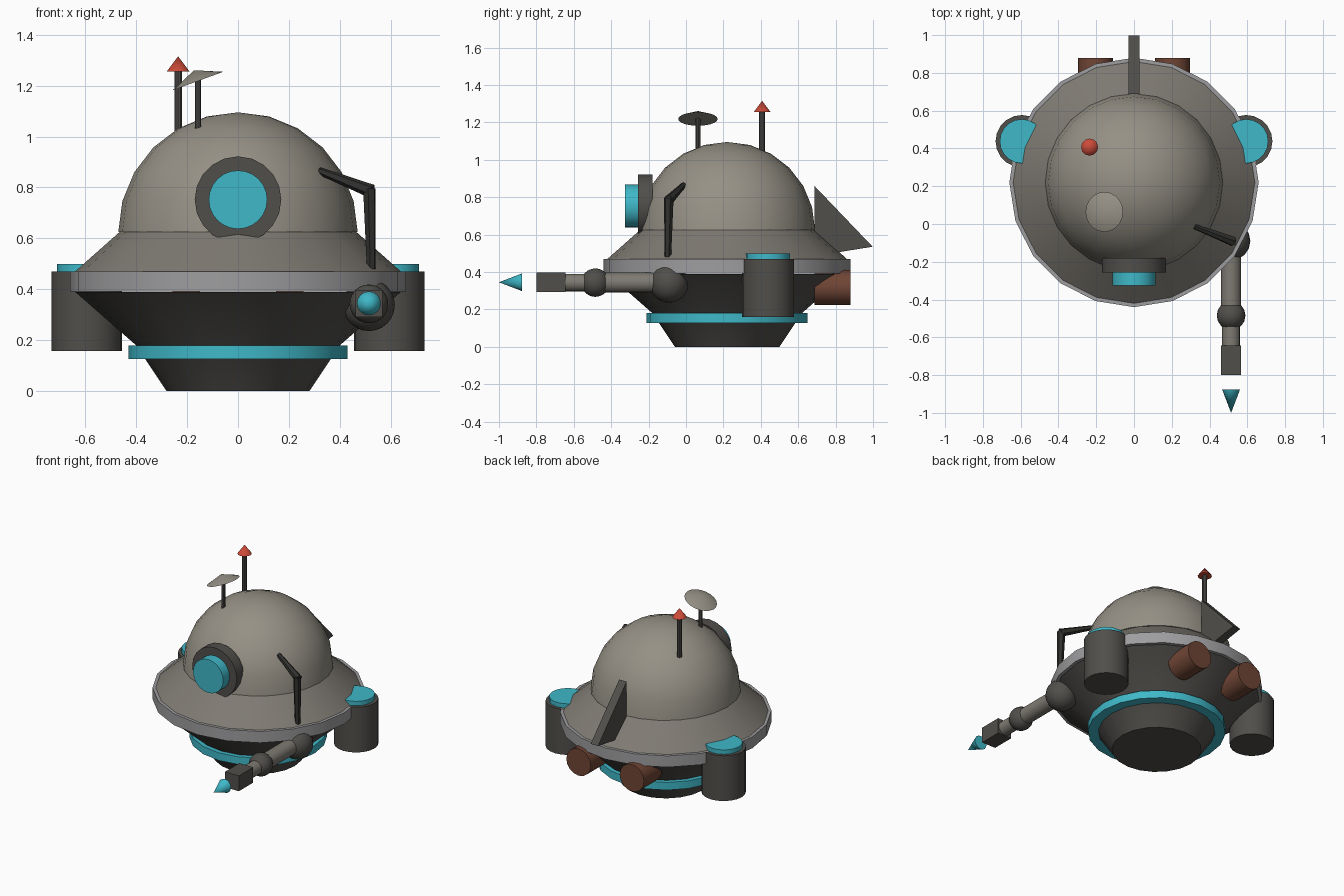
import bpy, bmesh, math
from mathutils import Vector

if "Cube" in bpy.data.objects:
    bpy.data.objects.remove(bpy.data.objects["Cube"])

CY = 0.22  # y of the saucer axis


def mat(name, r, g, b):
    m = bpy.data.materials.new(name)
    m.diffuse_color = (r, g, b, 1)
    m.use_nodes = True
    m.node_tree.nodes["Principled BSDF"].inputs["Base Color"].default_value = m.diffuse_color
    return m


TAN = mat("tan", 0.30, 0.28, 0.235)
SHELL = mat("shell", 0.21, 0.195, 0.17)
DARK = mat("dark", 0.08, 0.077, 0.07)
BLACK = mat("black", 0.03, 0.03, 0.028)
RIM = mat("rim", 0.34, 0.34, 0.35)
CYAN = mat("cyan", 0.05, 0.48, 0.58)
RED = mat("red", 0.6, 0.07, 0.04)
BROWN = mat("brown", 0.16, 0.06, 0.035)


def finish(bm, name, m):
    bmesh.ops.recalc_face_normals(bm, faces=bm.faces)
    me = bpy.data.meshes.new(name)
    bm.to_mesh(me)
    bm.free()
    ob = bpy.data.objects.new(name, me)
    bpy.context.collection.objects.link(ob)
    me.materials.append(m)
    bpy.ops.object.select_all(action='DESELECT')
    ob.select_set(True)
    bpy.context.view_layer.objects.active = ob
    bpy.ops.object.shade_smooth_by_angle(angle=math.radians(31))
    return ob


def lathe(name, profile, m, segs=20, at=(0, CY, 0)):
    # spins (radius, z) points about the z axis; open ends are capped
    bm = bmesh.new()
    rings = []
    for r, z in profile:
        n = segs if r > 0 else 1
        rings.append([bm.verts.new((at[0] + r * math.cos(2 * math.pi * i / segs),
                                    at[1] + r * math.sin(2 * math.pi * i / segs),
                                    at[2] + z)) for i in range(n)])
    for a, b in zip(rings, rings[1:]):
        for i in range(segs):
            j = (i + 1) % segs
            if len(b) == 1:
                bm.faces.new((a[i], a[j], b[0]))
            else:
                bm.faces.new((a[i], a[j], b[j], b[i]))
    for ring in (rings[0], rings[-1]):
        if len(ring) > 1:
            bm.faces.new(ring)
    return finish(bm, name, m)


def rod(name, p, q, r1, r2, m, segs=16):
    # cylinder or cone running from p to q
    p, q = Vector(p), Vector(q)
    bm = bmesh.new()
    bmesh.ops.create_cone(bm, cap_ends=True, segments=segs, radius1=r1, radius2=r2,
                          depth=(q - p).length)
    rot = Vector((0, 0, 1)).rotation_difference(q - p).to_matrix()
    bmesh.ops.rotate(bm, verts=bm.verts, matrix=rot)
    bmesh.ops.translate(bm, verts=bm.verts, vec=(p + q) / 2)
    return finish(bm, name, m)


def ball(name, c, r, m):
    bm = bmesh.new()
    bmesh.ops.create_uvsphere(bm, u_segments=16, v_segments=12, radius=r)
    bmesh.ops.translate(bm, verts=bm.verts, vec=c)
    return finish(bm, name, m)


def box(name, c, size, m):
    bm = bmesh.new()
    bmesh.ops.create_cube(bm, size=1)
    bmesh.ops.scale(bm, verts=bm.verts, vec=size)
    bmesh.ops.translate(bm, verts=bm.verts, vec=c)
    return finish(bm, name, m)


# saucer body
lathe("lower_hull", [(0.28, 0), (0.40, 0.18), (0.64, 0.39)], DARK)
lathe("glow_ring", [(0.43, 0.127), (0.43, 0.18)], CYAN)
lathe("saucer_rim", [(0.66, 0.392), (0.66, 0.47)], RIM)
lathe("upper_hull", [(0.64, 0.47), (0.465, 0.625)], SHELL)
dome = [(0.47 * math.cos(math.radians(a)), 0.625 + 0.47 * math.sin(math.radians(a)))
        for a in range(0, 90, 15)] + [(0, 1.095)]
lathe("dome", dome, TAN, 24)

# front eye
rod("eye_bezel", (0, -0.18, 0.752), (0, -0.256, 0.752), 0.17, 0.17, DARK, 20)
rod("eye_lens", (0, -0.25, 0.752), (0, -0.325, 0.752), 0.115, 0.115, CYAN, 24)

# side pods and rear thrusters, mirrored
for side, s in (("left", -1), ("right", 1)):
    at = (s * 0.594, 0.438, 0)
    lathe(side + "_pod", [(0.139, 0.158), (0.139, 0.47)], DARK, 20, at)
    lathe(side + "_pod_cap", [(0.117, 0.465), (0.117, 0.50)], CYAN, 20, at)
    rod(side + "_thruster", (s * 0.203, 0.686, 0.317), (s * 0.203, 0.88, 0.317),
        0.093, 0.093, BROWN)

# rear fin
bm = bmesh.new()
outline = [(0.687, 0.86), (0.998, 0.535), (0.687, 0.485)]
face = bm.faces.new([bm.verts.new((-0.028, y, z)) for y, z in outline])
ext = bmesh.ops.extrude_face_region(bm, geom=[face])["geom"]
bmesh.ops.translate(bm, vec=(0.056, 0, 0),
                    verts=[g for g in ext if isinstance(g, bmesh.types.BMVert)])
finish(bm, "rear_fin", DARK)

# beacon and dish on the dome
rod("beacon_mast", (-0.235, 0.407, 0.98), (-0.235, 0.407, 1.265), 0.016, 0.016, DARK, 10)
rod("beacon_tip", (-0.235, 0.407, 1.255), (-0.235, 0.407, 1.315), 0.045, 0, RED, 12)
rod("dish_mast", (-0.157, 0.064, 1.0), (-0.157, 0.064, 1.225), 0.013, 0.013, DARK, 10)
tilt = math.radians(20)
base = Vector((-0.157, 0.064, 1.218))
rod("dish", base, base + 0.045 * Vector((-math.sin(tilt), 0, math.cos(tilt))),
    0.106, 0, TAN, 20)

# bent handle on the right
rod("handle_top", (0.32, -0.013, 0.865), (0.525, -0.092, 0.785), 0.015, 0.027, BLACK, 6)
rod("handle_post", (0.516, -0.092, 0.795), (0.523, -0.097, 0.48), 0.026, 0.018, BLACK, 6)

# forward arm
AX, AZ = 0.514, 0.343
ball("arm_shoulder", (AX, -0.09, 0.338), 0.102, DARK)
rod("upper_arm", (AX, -0.09, AZ), (AX, -0.48, AZ), 0.053, 0.053, SHELL)
ball("arm_elbow", (AX, -0.485, AZ), 0.076, DARK)
rod("forearm", (AX, -0.48, AZ), (AX, -0.66, AZ), 0.047, 0.047, SHELL)
box("arm_hand", (AX, -0.722, AZ + 0.002), (0.106, 0.156, 0.106), DARK)
rod("arm_tip", (AX, -0.877, AZ + 0.002), (AX, -1.0, AZ + 0.002), 0.047, 0, CYAN, 16)
